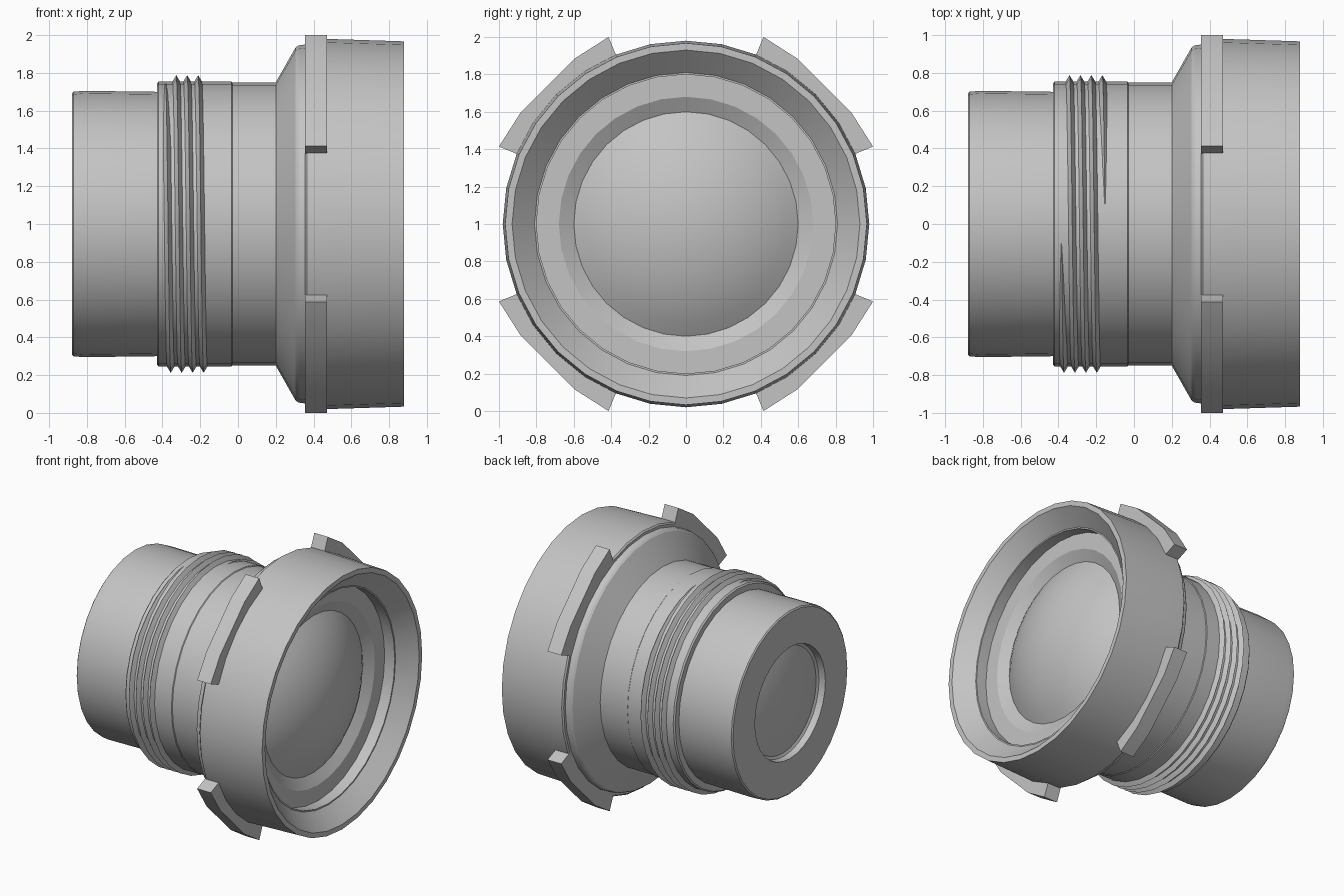
import bpy, bmesh, math

cube = bpy.data.objects.get("Cube")
if cube:
    bpy.data.objects.remove(cube, do_unlink=True)

SIDES = 32
CENTRE_Z = 1.0

grey = bpy.data.materials.new("plain grey")
grey.use_nodes = True
colour = (0.55, 0.55, 0.55, 1.0)
grey.diffuse_color = colour
grey.node_tree.nodes["Principled BSDF"].inputs["Base Color"].default_value = colour


def finish(name, bm, recalc=False):
    """Turn a bmesh into a shaded, coloured object on the shared axis."""
    if recalc:
        bmesh.ops.recalc_face_normals(bm, faces=bm.faces[:])
    mesh = bpy.data.meshes.new(name)
    bm.to_mesh(mesh)
    bm.free()
    mesh.materials.append(grey)
    ob = bpy.data.objects.new(name, mesh)
    ob.location.z = CENTRE_Z
    bpy.context.collection.objects.link(ob)
    bpy.ops.object.select_all(action='DESELECT')
    ob.select_set(True)
    bpy.context.view_layer.objects.active = ob
    bpy.ops.object.shade_smooth_by_angle(angle=math.radians(25))
    return ob


def lathe(name, profile):
    """Revolve (x, radius) points about the x axis, listed from back to front."""
    bm = bmesh.new()
    rings = []
    for x, r in profile:
        if r == 0:
            rings.append([bm.verts.new((x, 0, 0))] * SIDES)
        else:
            angles = [2 * math.pi * j / SIDES for j in range(SIDES)]
            rings.append([bm.verts.new((x, r * math.cos(a), r * math.sin(a))) for a in angles])
    for a, b in zip(rings, rings[1:]):
        for j in range(SIDES):
            k = (j + 1) % SIDES
            corners = list(dict.fromkeys((a[j], a[k], b[k], b[j])))
            bm.faces.new(corners)
    return finish(name, bm)


def dome(edge_x, radius, height, steps=8):
    """Spherical cap profile from its edge to its pole."""
    big = (radius ** 2 + height ** 2) / (2 * abs(height))
    top = math.asin(radius / big)
    sign = math.copysign(1, height)
    points = []
    for i in range(steps + 1):
        a = top * (1 - i / steps)
        r = big * math.sin(a) if i < steps else 0
        points.append((edge_x + sign * (big * math.cos(a) - big * math.cos(top)), r))
    return points


# Rear tube with its recessed end
lathe("rear_tube", [(-0.82, 0.40), (-0.83, 0.42), (-0.88, 0.425), (-0.88, 0.69),
                    (-0.872, 0.70), (-0.82, 0.705), (-0.43, 0.70)])

# Threaded sleeve, flare and front hood, with the stepped inside of the hood
lathe("barrel", [(-0.43, 0.70), (-0.43, 0.745), (-0.42, 0.755), (-0.035, 0.755), (-0.03, 0.75),
                 (0.20, 0.75), (0.305, 0.935), (0.32, 0.945), (0.355, 0.95)])
lathe("front_hood", [(0.355, 0.95), (0.355, 0.97), (0.365, 0.98), (0.47, 0.98), (0.88, 0.967),
                     (0.88, 0.93), (0.765, 0.81), (0.765, 0.80), (0.68, 0.80),
                     (0.68, 0.68), (0.635, 0.60)])

# Lenses at both ends
lathe("front_lens", dome(0.635, 0.60, 0.19))
lathe("rear_lens", list(reversed(dome(-0.82, 0.40, -0.05))))

# Helical screw thread with tapered ends
bm = bmesh.new()
turns, pitch, start = 4, 0.058, -0.385
count = turns * SIDES
sections = []
for i in range(count + 1):
    t = 2 * math.pi * i / SIDES
    x = start + pitch * i / SIDES
    grow = min(1.0, i / 5, (count - i) / 5)
    peak = 0.75 + 0.038 * grow
    half = 0.008 + 0.016 * grow
    sections.append([bm.verts.new((x + dx, -r * math.sin(t), r * math.cos(t)))
                     for dx, r in ((-half, 0.748), (0, peak), (half, 0.748))])
for a, b in zip(sections, sections[1:]):
    for j in range(3):
        k = (j + 1) % 3
        bm.faces.new((a[j], a[k], b[k], b[j]))
bm.faces.new(sections[0])
bm.faces.new(sections[-1])
finish("screw_thread", bm, recalc=True)

# Four grip lugs on the diagonals of the hood
outline = [(-22.5, 0.95), (-22.5, 1.0824), (-11.25, 1.066), (11.25, 1.066),
           (22.5, 1.0824), (22.5, 0.95), (11.25, 0.95), (-11.25, 0.95)]
for n, name in enumerate(("upper_back", "upper_front", "lower_front", "lower_back")):
    bm = bmesh.new()
    mid = 45 + 90 * n
    polar = [(math.radians(mid + a), r) for a, r in outline]
    ends = [[bm.verts.new((x, r * math.cos(a), r * math.sin(a))) for a, r in polar]
            for x in (0.355, 0.47)]
    for ring in ends:
        bm.faces.new(ring)
    for j in range(len(outline)):
        k = (j + 1) % len(outline)
        bm.faces.new((ends[0][j], ends[0][k], ends[1][k], ends[1][j]))
    finish("grip_lug_" + name, bm, recalc=True)
